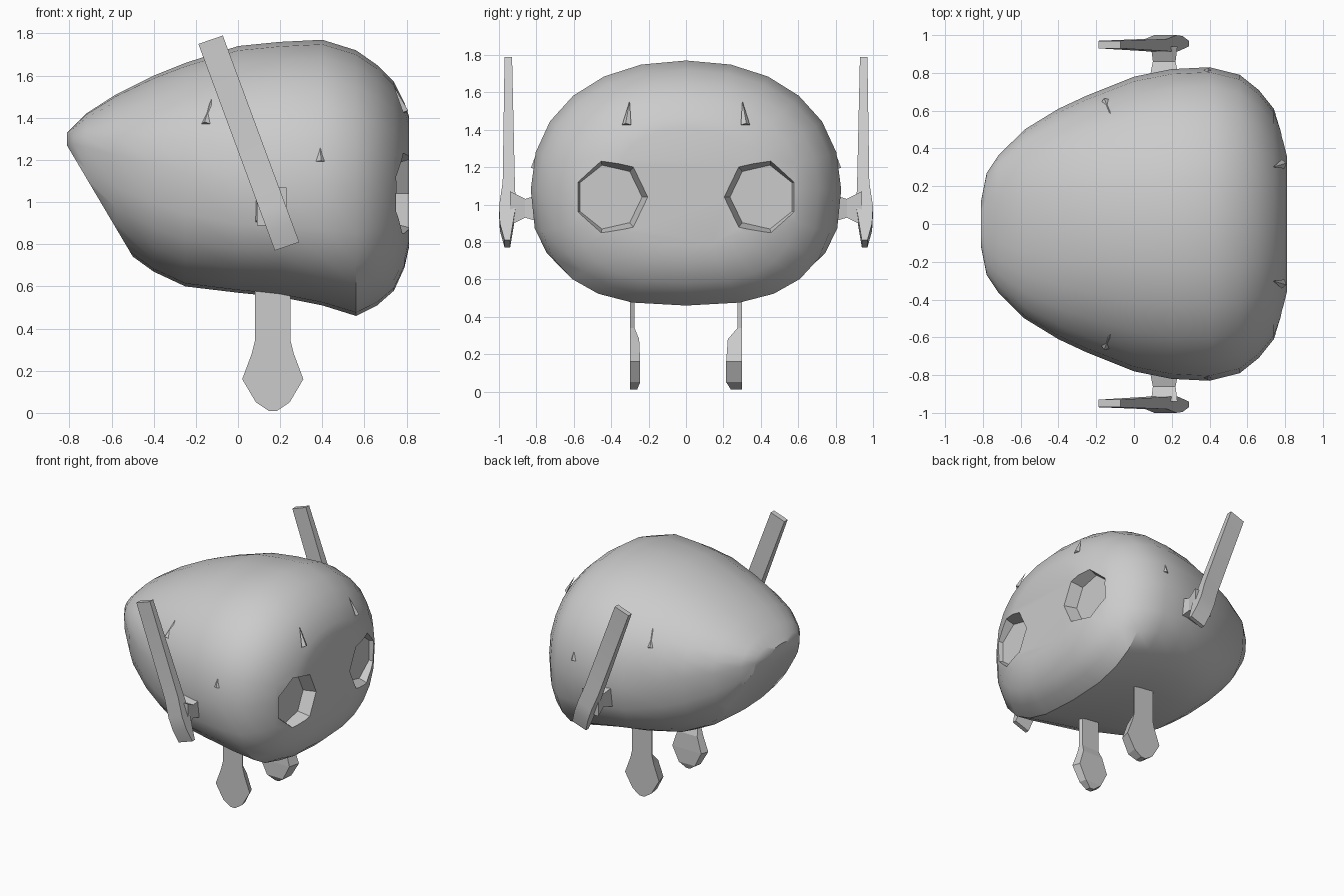
import bpy, bmesh, math
from mathutils import Vector

default_cube = bpy.data.objects.get("Cube")
if default_cube:
    bpy.data.objects.remove(default_cube, do_unlink=True)

grey = bpy.data.materials.new("plain grey")
grey.use_nodes = True
colour = (0.6, 0.6, 0.6, 1)
grey.diffuse_color = colour
grey.node_tree.nodes["Principled BSDF"].inputs["Base Color"].default_value = colour


def finish(bm, name, angle=None):
    """Turn a bmesh into a named grey object, optionally smooth shaded."""
    bmesh.ops.recalc_face_normals(bm, faces=bm.faces)
    mesh = bpy.data.meshes.new(name)
    bm.to_mesh(mesh)
    bm.free()
    mesh.materials.append(grey)
    obj = bpy.data.objects.new(name, mesh)
    bpy.context.collection.objects.link(obj)
    if angle:
        smooth(obj, angle)
    return obj


def smooth(obj, angle):
    bpy.ops.object.select_all(action="DESELECT")
    obj.select_set(True)
    bpy.context.view_layer.objects.active = obj
    bpy.ops.object.shade_smooth_by_angle(angle=math.radians(angle))


def loft(rings):
    """Skin a list of equal-length point rings and cap both ends."""
    bm = bmesh.new()
    loops = [[bm.verts.new(p) for p in ring] for ring in rings]
    for a, b in zip(loops, loops[1:]):
        for i in range(len(a)):
            j = (i + 1) % len(a)
            bm.faces.new((a[i], a[j], b[j], b[i]))
    bm.faces.new(loops[0])
    bm.faces.new(loops[-1])
    return bm


def body_ring(x, bottom, top, half_width, sides=24):
    """Rounded section, boxier below its widest line than above it."""
    middle = 1.08 + 0.25 * max(0, -x)
    middle = min(max(middle, bottom), top)
    ring = []
    for i in range(sides):
        a = 2 * math.pi * i / sides
        c, s = math.cos(a), math.sin(a)
        power, height = (0.92, top - middle) if s > 0 else (0.75, middle - bottom)
        y = half_width * math.copysign(abs(c) ** power, c)
        ring.append((x, y, middle + height * math.copysign(abs(s) ** power, s)))
    return ring


# Body: rounded shell along x as (x, bottom, top, half width)
stations = [
    (-0.81, 1.2, 1.33, 0.12), (-0.78, 1.08, 1.36, 0.27), (-0.72, 0.98, 1.42, 0.36),
    (-0.58, 0.8, 1.51, 0.5), (-0.4, 0.67, 1.6, 0.61), (-0.25, 0.6, 1.66, 0.68),
    (0, 0.57, 1.74, 0.78), (0.2, 0.55, 1.76, 0.82), (0.4, 0.51, 1.77, 0.83),
    (0.56, 0.46, 1.72, 0.79), (0.66, 0.51, 1.65, 0.71), (0.74, 0.58, 1.57, 0.61),
    (0.79, 0.69, 1.47, 0.47), (0.81, 0.78, 1.41, 0.39),
]
bm = loft([body_ring(*s) for s in stations])
# Flat slanted underside of the tail
cut = bmesh.ops.bisect_plane(
    bm, geom=bm.verts[:] + bm.edges[:] + bm.faces[:], dist=0.0001,
    plane_co=(-0.8, 0, 1.25), plane_no=(-0.49, 0, -0.29), clear_outer=True)
rim = [e for e in cut["geom_cut"] if isinstance(e, bmesh.types.BMEdge)]
bmesh.ops.contextual_create(bm, geom=rim)
body = finish(bm, "body")

# Eye sockets: faceted hollows in the front of the body, pointed inward
for side, name in ((-1, "right"), (1, "left")):
    rings = []
    for x, radius in ((0.72, 0.175), (1.0, 0.27)):
        rings.append([(x, side * (0.41 - radius * math.cos(a)), 1.04 + radius * math.sin(a))
                      for a in (2 * math.pi * i / 7 for i in range(7))])
    cutter = finish(loft(rings), name + "_socket_cutter")
    cutter.hide_render = True
    hollow = body.modifiers.new(name + " socket", "BOOLEAN")
    hollow.object = cutter
    hollow.operation = "DIFFERENCE"
    hollow.solver = "EXACT"
    bpy.context.view_layer.objects.active = body
    bpy.ops.object.modifier_apply(modifier=hollow.name)
    bpy.data.objects.remove(cutter, do_unlink=True)
smooth(body, 32)


def spike(name, base, lean):
    """Small three-sided thorn lying close to the body surface."""
    base = Vector(base)
    out = Vector(lean).normalized()
    across = out.cross(Vector((0, 0, 1))).normalized()
    up = across.cross(out)
    bm = bmesh.new()
    tip = bm.verts.new(base + up * 0.08 + out * 0.005)
    foot = [bm.verts.new(base - up * 0.06 + d)
            for d in (across * 0.025, out * 0.02, -across * 0.025)]
    for i in range(3):
        bm.faces.new((tip, foot[i], foot[(i + 1) % 3]))
    bm.faces.new(foot)
    finish(bm, name)


def fin_ring(centre_x, z, inner, outer, side):
    """Slanted rectangular slice across the side fin."""
    return [(centre_x + e * 0.058, side * y, z + e * 0.02)
            for e, y in ((-1, inner), (1, inner), (1, outer), (-1, outer))]


for side, name in ((-1, "right"), (1, "left")):
    # Side fin: long leaning blade, thicker near its lower end
    slices = [(1.77, 0.93, 0.97), (1.1, 0.915, 0.98), (0.97, 0.91, 1.0),
              (0.88, 0.925, 0.995), (0.79, 0.94, 0.97)]
    finish(loft([fin_ring(-0.13 + (1.77 - z) * 0.37, z, a, b, side) for z, a, b in slices]),
           name + "_fin", 20)

    # Stem joining the fin to the body
    finish(loft([[(0.16 + w * dx, side * y, 0.98 + h * dz)
                  for dx, dz in ((-1, -1), (1, -1), (1, 1), (-1, 1))]
                 for y, w, h in ((0.76, 0.08, 0.08), (0.86, 0.06, 0.05), (0.94, 0.07, 0.09))]),
           name + "_fin_stem")

    # Leg: thin plate that swells into a rounded paddle foot
    swell = 0.085 if side > 0 else 0.055
    profile = [(0.65, 0.085, 0.025), (0.34, 0.085, 0.025), (0.28, 0.1, swell * 0.9),
               (0.16, 0.145, swell), (0.05, 0.08, swell), (0.01, 0.02, swell * 0.7)]
    finish(loft([[(0.165 + dx * w, side * y, z)
                  for dx, y in ((-1, 0.3), (1, 0.3), (0.85, 0.3 - t), (-0.85, 0.3 - t))]
                 for z, w, t in profile]), name + "_leg")

    # Thorns dotted over the brow, cheek and back
    spike(name + "_brow_thorn", (0.765, side * 0.31, 1.48), (1, side * 0.3, 0.5))
    spike(name + "_cheek_thorn", (0.39, side * 0.795, 1.25), (0.1, side, 0.25))
    spike(name + "_back_thorn", (-0.14, side * 0.62, 1.42), (-0.4, side, 0.7))
